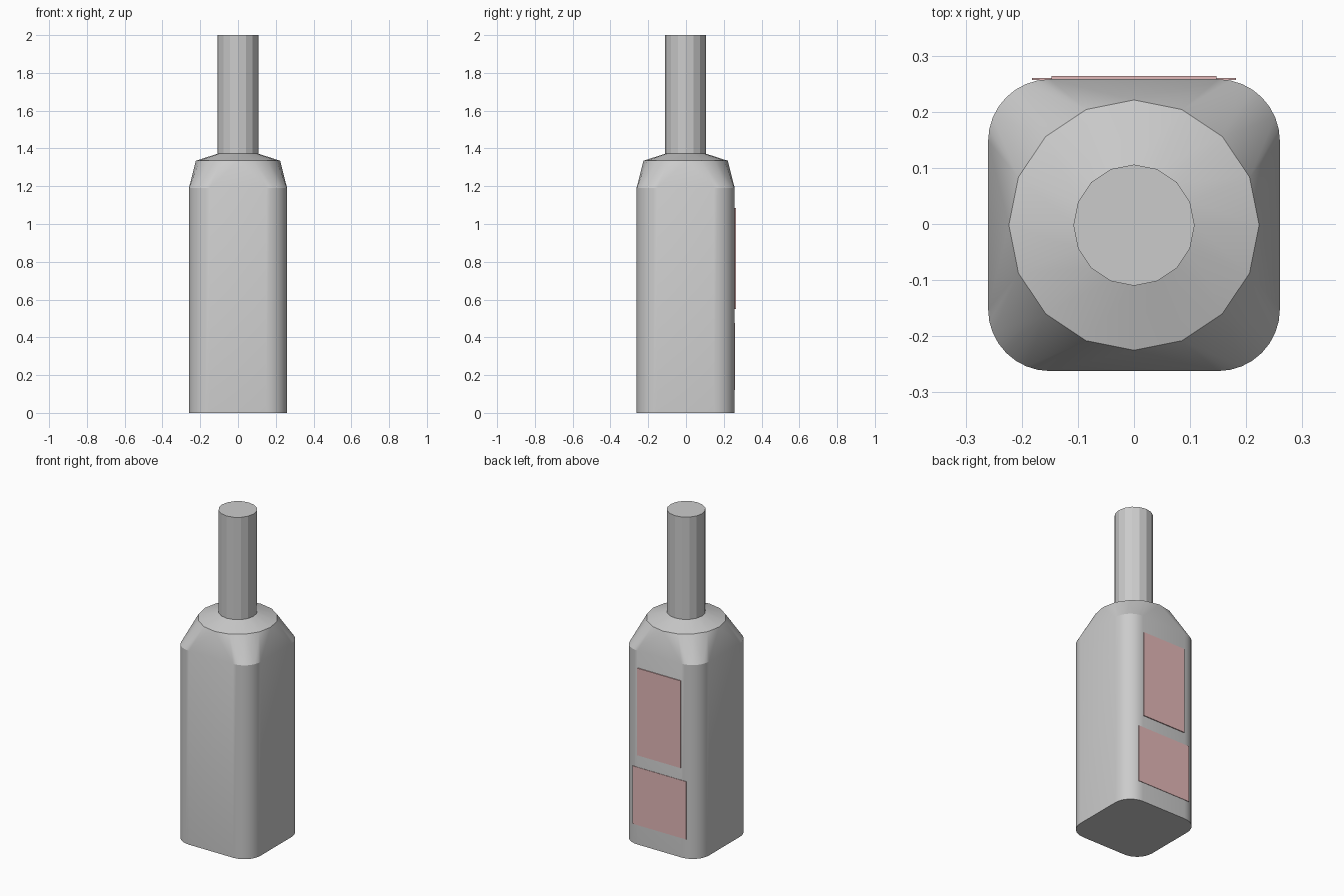
import bpy, bmesh
from math import cos, sin, pi

cube = bpy.data.objects.get("Cube")
if cube:
    bpy.data.objects.remove(cube, do_unlink=True)

YC = -0.002      # bottle axis, shifted slightly to leave room for the labels
ARC = 8          # segments in each rounded corner


def material(name, colour):
    m = bpy.data.materials.new(name)
    m.use_nodes = True
    m.diffuse_color = (*colour, 1)
    m.node_tree.nodes["Principled BSDF"].inputs["Base Color"].default_value = (*colour, 1)
    return m


glass = material("grey glass", (0.6, 0.6, 0.6))
paper = material("pink paper", (0.77, 0.48, 0.48))


def finish(bm, name, mat, smooth=True):
    bmesh.ops.recalc_face_normals(bm, faces=bm.faces)
    mesh = bpy.data.meshes.new(name)
    bm.to_mesh(mesh)
    bm.free()
    mesh.materials.append(mat)
    ob = bpy.data.objects.new(name, mesh)
    bpy.context.collection.objects.link(ob)
    if smooth:
        bpy.ops.object.select_all(action="DESELECT")
        ob.select_set(True)
        bpy.context.view_layer.objects.active = ob
        bpy.ops.object.shade_smooth_by_angle(angle=pi / 9)
    return ob


def rounded_ring(bm, half, r, z):
    ring = []
    for q in range(4):
        sx, sy = ((1, 1), (-1, 1), (-1, -1), (1, -1))[q]
        for i in range(ARC + 1):
            a = pi / 2 * (q + i / ARC)
            ring.append(bm.verts.new((sx * (half - r) + r * cos(a),
                                      YC + sy * (half - r) + r * sin(a), z)))
    return ring


def circle_ring(bm, r, z, n=16):
    return [bm.verts.new((r * cos(2 * pi * i / n), YC + r * sin(2 * pi * i / n), z))
            for i in range(n)]


def band(bm, low, high):
    n = len(low)
    for i in range(n):
        j = (i + 1) % n
        bm.faces.new((low[i], low[j], high[j], high[i]))


# Bottle: square body, faceted shoulder, shallow cone and neck
bm = bmesh.new()
base = rounded_ring(bm, 0.26, 0.11, 0)
top = rounded_ring(bm, 0.26, 0.11, 1.19)
shoulder = circle_ring(bm, 0.223, 1.335)
neck_low = circle_ring(bm, 0.108, 1.372)
neck_top = circle_ring(bm, 0.108, 2.0)
bm.faces.new(base)
band(bm, base, top)

# Shoulder fans: square outline to circle, one quarter at a time
for q in range(4):
    arc = top[q * (ARC + 1):(q + 1) * (ARC + 1)]
    following = top[(q + 1) * (ARC + 1) % len(top)]
    c = [shoulder[(4 * q + k) % 16] for k in range(6)]
    for i in range(ARC):
        k = 1 if i < 2 else 2 if i < ARC - 2 else 3
        bm.faces.new((arc[i], arc[i + 1], c[k]))
    bm.faces.new((arc[2], c[2], c[1]))
    bm.faces.new((arc[ARC - 2], c[3], c[2]))
    bm.faces.new((arc[ARC], c[4], c[3]))
    bm.faces.new((arc[ARC], following, c[4]))
    bm.faces.new((following, c[5], c[4]))
band(bm, shoulder, neck_low)
band(bm, neck_low, neck_top)
bm.faces.new(neck_top)
finish(bm, "bottle", glass)


# Labels on the back
def label(name, half, z0, z1, y1):
    bm = bmesh.new()
    bmesh.ops.create_cube(bm, size=1)
    for v in bm.verts:
        v.co = (half if v.co.x > 0 else -half,
                y1 if v.co.y > 0 else 0.257,
                z1 if v.co.z > 0 else z0)
    finish(bm, name, paper, smooth=False)


label("upper_label", 0.147, 0.55, 1.085, 0.2635)
label("lower_label", 0.182, 0.12, 0.475, 0.2605)
